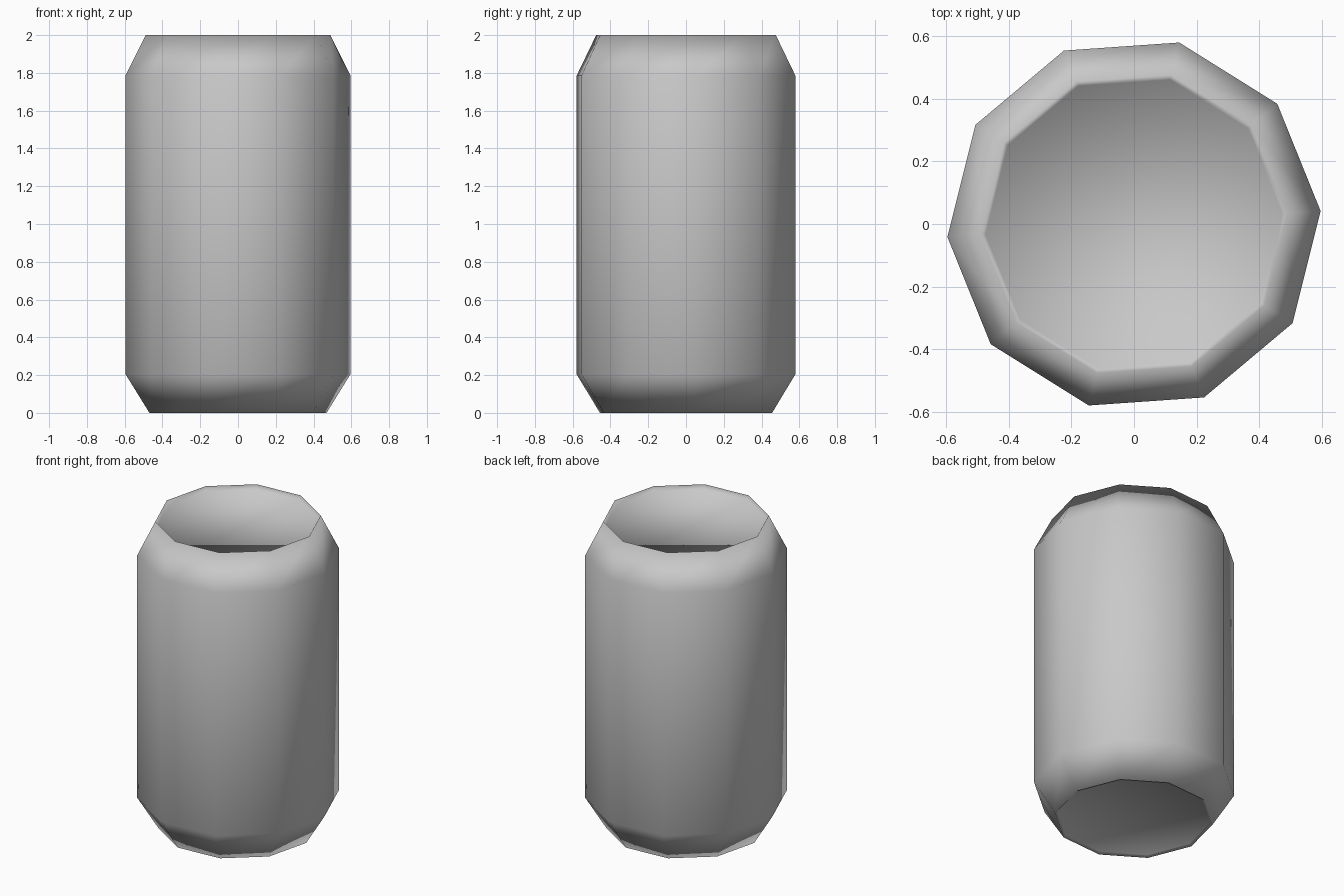
import bpy
import bmesh
from math import cos, sin, radians, tau

SIDES = 10
TURN = radians(4)

# Remove the default cube
cube = bpy.data.objects.get("Cube")
if cube:
    bpy.data.objects.remove(cube, do_unlink=True)

# Single plain grey
grey = bpy.data.materials.new("plain_grey")
colour = (0.58, 0.58, 0.58, 1)
grey.use_nodes = True
grey.diffuse_color = colour
grey.node_tree.nodes["Principled BSDF"].inputs["Base Color"].default_value = colour

# Profile as (radius, height): base recess, base rim, body, shoulder, top rim, lid recess
profile = [(0.455, 0.012), (0.47, 0), (0.597, 0.205), (0.597, 1.785), (0.49, 2), (0.475, 1.972)]


def add_ring(bm, radius, height):
    angles = [TURN + tau * i / SIDES for i in range(SIDES)]
    return [bm.verts.new((radius * cos(a), radius * sin(a), height)) for a in angles]


# Closed can with slightly sunken ends, lofted ring by ring
bm = bmesh.new()
rings = [add_ring(bm, r, z) for r, z in profile]
for low, high in zip(rings, rings[1:]):
    for i in range(SIDES):
        j = (i + 1) % SIDES
        bm.faces.new((low[i], low[j], high[j], high[i]))

# Sunken base and lid
bm.faces.new(rings[0][::-1])
bm.faces.new(rings[-1])
bmesh.ops.recalc_face_normals(bm, faces=bm.faces)
for face in bm.faces:
    face.smooth = True

mesh = bpy.data.meshes.new("can_body")
bm.to_mesh(mesh)
bm.free()
mesh.materials.append(grey)
body = bpy.data.objects.new("can_body", mesh)
bpy.context.scene.collection.objects.link(body)
